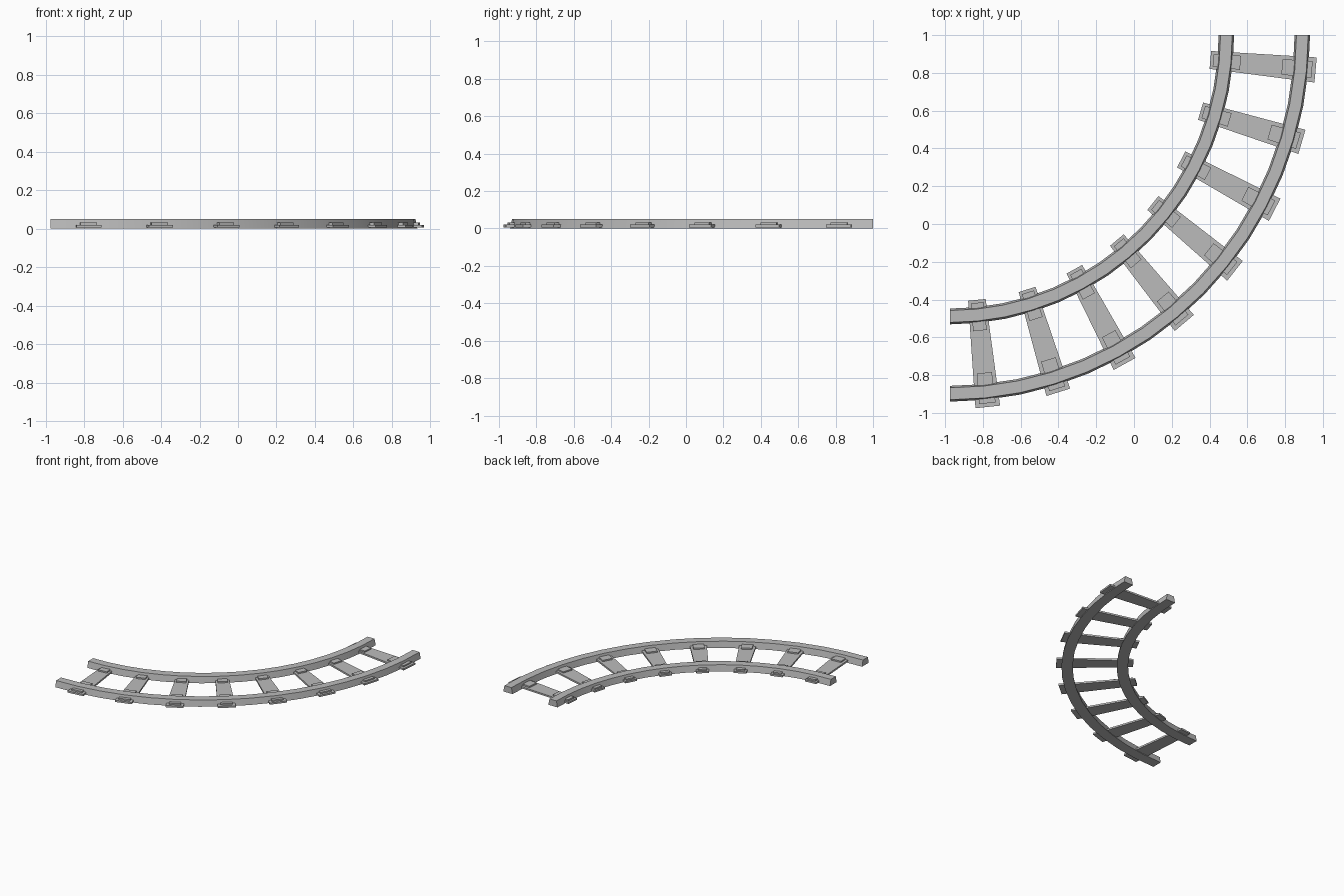
import bpy, bmesh
from math import sin, cos, radians

cube = bpy.data.objects.get("Cube")
if cube:
    bpy.data.objects.remove(cube)

steel = bpy.data.materials.new("light_grey")
steel.use_nodes = True
steel.diffuse_color = (0.5, 0.5, 0.5, 1)
steel.node_tree.nodes["Principled BSDF"].inputs["Base Color"].default_value = (0.5, 0.5, 0.5, 1)

CENTRE_X, CENTRE_Y, STRETCH = -0.974, 1.0, 1.018


def on_curve(radius, angle, z):
    """Point on the track bend, angle measured from its left end."""
    a = radians(angle)
    return (CENTRE_X + radius * sin(a), CENTRE_Y - STRETCH * radius * cos(a), z)


def sweep(name, section, angles):
    """Sweep a closed (radius, z) section through the angles and cap both ends."""
    bm = bmesh.new()
    rings = [[bm.verts.new(on_curve(r, a, z)) for r, z in section] for a in angles]
    n = len(section)
    for one, two in zip(rings, rings[1:]):
        for i in range(n):
            j = (i + 1) % n
            bm.faces.new((one[i], one[j], two[j], two[i]))
    bm.faces.new(rings[0])
    bm.faces.new(rings[-1])
    bmesh.ops.recalc_face_normals(bm, faces=bm.faces)
    mesh = bpy.data.meshes.new(name)
    bm.to_mesh(mesh)
    bm.free()
    mesh.materials.append(steel)
    obj = bpy.data.objects.new(name, mesh)
    bpy.context.collection.objects.link(obj)
    return obj


def slab(name, r0, r1, z0, z1, middle, half):
    return sweep(name, [(r0, z0), (r1, z0), (r1, z1), (r0, z1)],
                 [middle - half, middle + half])


# Two rails with slightly sloping sides
for name, r in (("inner_rail", 1.463), ("outer_rail", 1.865)):
    section = [(r - 0.041, 0), (r + 0.041, 0), (r + 0.031, 0.05), (r - 0.031, 0.05)]
    rail = sweep(name, section, [90 * i / 16 for i in range(17)])
    bpy.ops.object.select_all(action='DESELECT')
    rail.select_set(True)
    bpy.context.view_layer.objects.active = rail
    bpy.ops.object.shade_smooth_by_angle(angle=radians(30))

# Wedge-shaped sleepers, each with a fixing plate under both rails
for k in range(8):
    middle = 5.9 + 11.25 * k
    slab(f"sleeper_{k + 1}", 1.385, 1.945, 0.006, 0.02, middle, 1.93)
    slab(f"inner_plate_{k + 1}", 1.4, 1.545, 0.02, 0.031, middle, 1.35)
    slab(f"outer_plate_{k + 1}", 1.766, 1.925, 0.02, 0.031, middle, 1.3)
